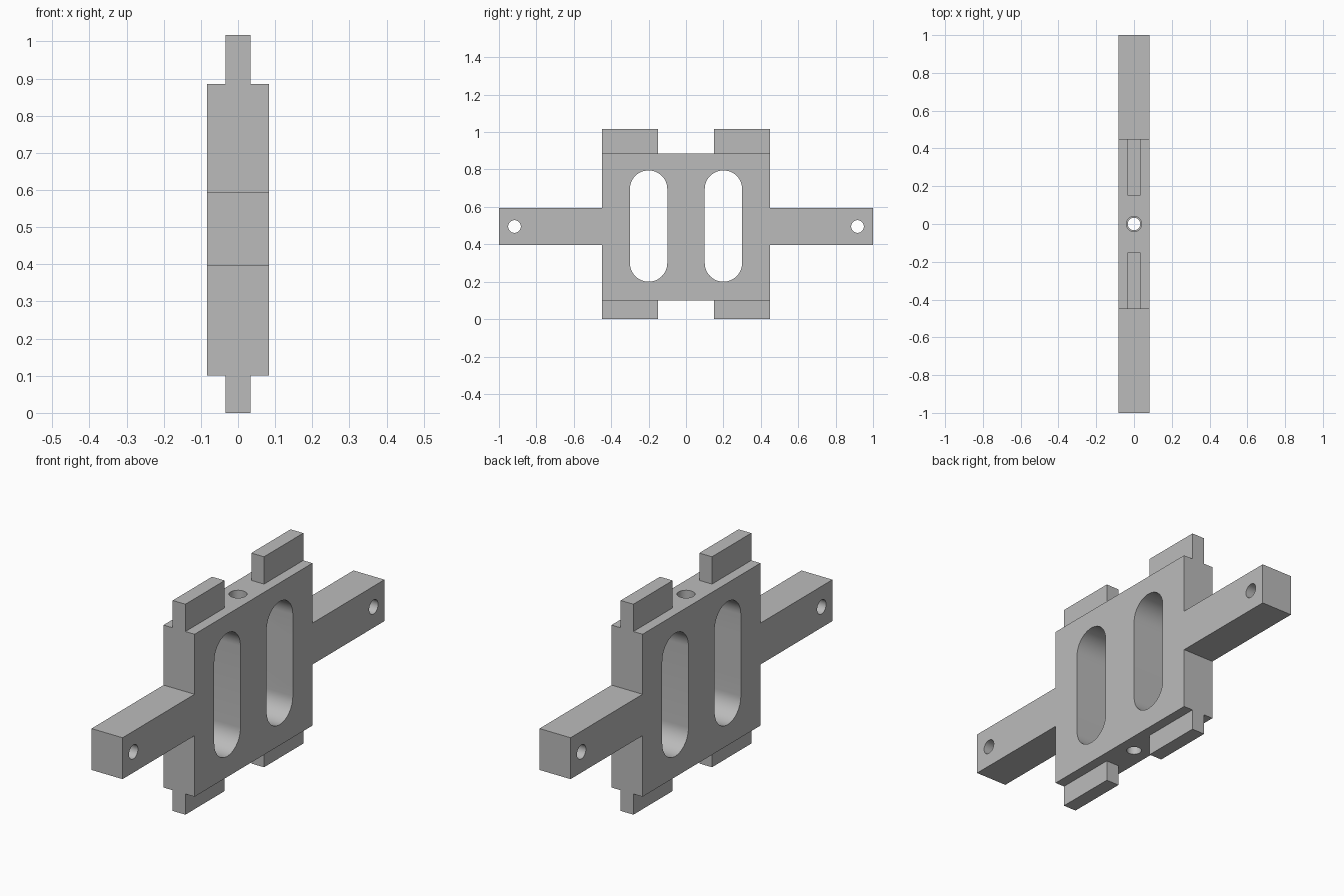
import bpy
import bmesh
from math import cos, sin, pi
from mathutils import Matrix, Vector

cube = bpy.data.objects.get("Cube")
if cube:
    bpy.data.objects.remove(cube, do_unlink=True)

HALF_THICK = 0.083
MID_Z = 0.495

grey = bpy.data.materials.new("machined grey")
grey.use_nodes = True
grey.diffuse_color = (0.5, 0.5, 0.5, 1)
grey.node_tree.nodes["Principled BSDF"].inputs["Base Color"].default_value = (0.5, 0.5, 0.5, 1)


def add_object(name, bm):
    bmesh.ops.recalc_face_normals(bm, faces=bm.faces)
    mesh = bpy.data.meshes.new(name)
    bm.to_mesh(mesh)
    bm.free()
    mesh.materials.append(grey)
    obj = bpy.data.objects.new(name, mesh)
    bpy.context.collection.objects.link(obj)
    return obj


def extrude_yz(name, outline, half):
    """Extrude a closed (y, z) outline along x, from -half to half."""
    bm = bmesh.new()
    face = bm.faces.new([bm.verts.new((-half, y, z)) for y, z in outline])
    new = bmesh.ops.extrude_face_region(bm, geom=[face])["geom"]
    verts = [v for v in new if isinstance(v, bmesh.types.BMVert)]
    bmesh.ops.translate(bm, verts=verts, vec=Vector((2 * half, 0, 0)))
    return add_object(name, bm)


def stadium(y, z, radius, half_straight, steps=24):
    """Outline of a round-ended slot, or a circle if there is no straight part."""
    points = []
    for side in (1, -1):
        count = steps + 1 if half_straight else steps
        for i in range(count):
            a = pi * i / steps
            points.append((y + side * radius * cos(a),
                           z + side * (half_straight + radius * sin(a))))
    return points


def vertical_pin(name, radius, low, high):
    bm = bmesh.new()
    bmesh.ops.create_cone(bm, cap_ends=True, segments=48, radius1=radius, radius2=radius,
                          depth=high - low, matrix=Matrix.Translation((0, 0, (low + high) / 2)))
    return add_object(name, bm)


def cut(target, cutter):
    cutter.hide_render = True
    mod = target.modifiers.new("cut", 'BOOLEAN')
    mod.operation = 'DIFFERENCE'
    mod.solver = 'EXACT'
    mod.object = cutter
    bpy.context.view_layer.objects.active = target
    bpy.ops.object.modifier_apply(modifier=mod.name)
    bpy.data.objects.remove(cutter, do_unlink=True)


# Plate with an arm at each end
right_half = [(0.45, 0.10), (0.45, 0.395), (1, 0.395), (1, 0.595), (0.45, 0.595), (0.45, 0.885)]
outline = right_half + [(-y, z) for y, z in reversed(right_half)]
plate = extrude_yz("plate_with_arms", outline, HALF_THICK)

# Long slots and arm pin holes
for side in (-1, 1):
    cut(plate, extrude_yz("slot_cutter", stadium(side * 0.2, 0.4975, 0.1, 0.1975), 0.2))
    cut(plate, extrude_yz("pin_hole_cutter", stadium(side * 0.917, MID_Z, 0.034, 0), 0.2))

# Stepped vertical bore, wider from the top
cut(plate, vertical_pin("narrow_bore_cutter", 0.033, -0.1, 1.1))
cut(plate, vertical_pin("wide_bore_cutter", 0.04, MID_Z, 1.1))

bpy.ops.object.select_all(action='DESELECT')
plate.select_set(True)
bpy.context.view_layer.objects.active = plate
bpy.ops.object.shade_smooth_by_angle(angle=pi / 6)

# Narrow locating tabs above and below the plate
for end, side in (("front", -1), ("back", 1)):
    for level, low, high in (("lower", 0, 0.10), ("upper", 0.885, 1.017)):
        tab = [(side * 0.15, low), (side * 0.45, low), (side * 0.45, high), (side * 0.15, high)]
        extrude_yz(f"{level}_{end}_tab", tab, 0.034)
